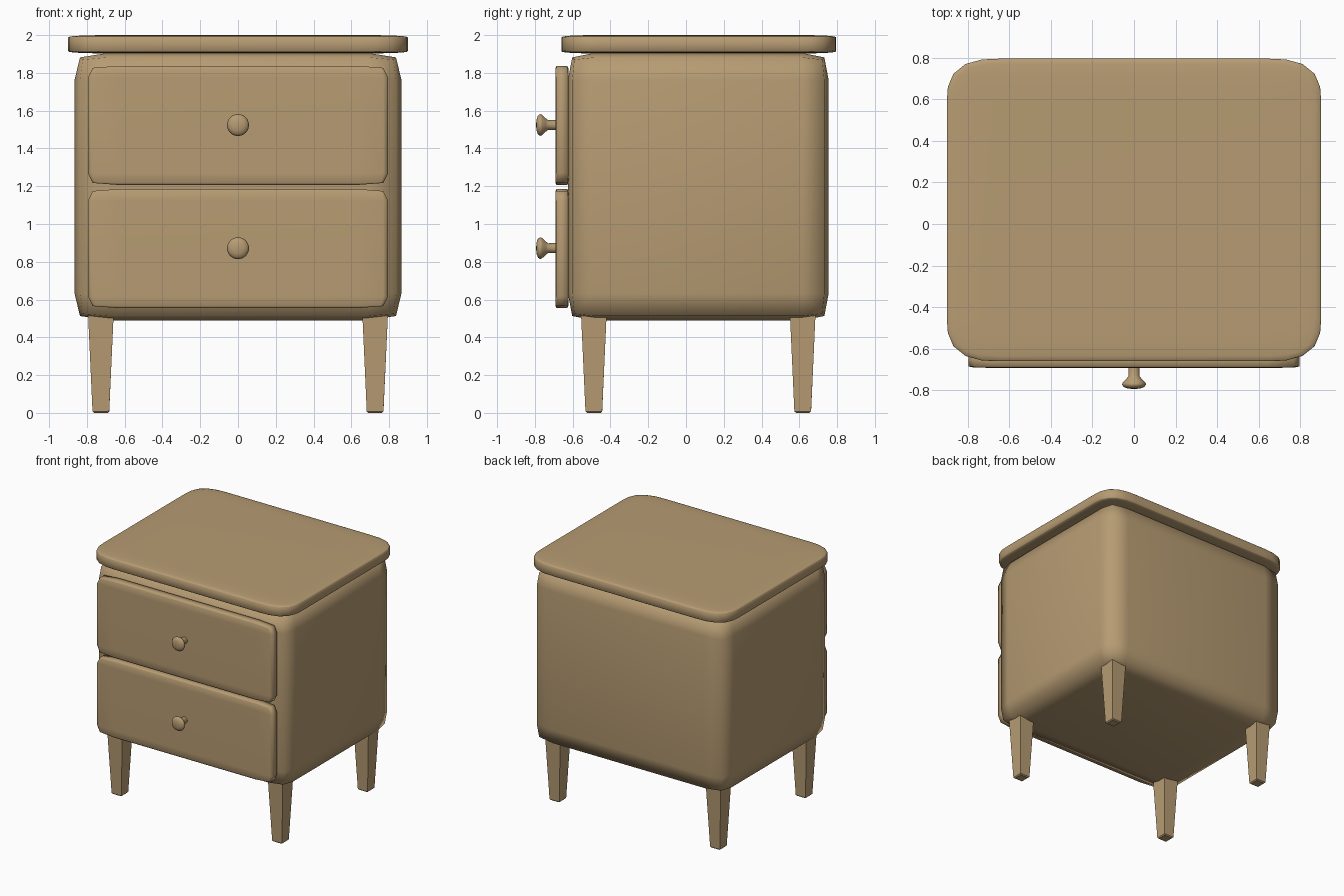
import bpy, bmesh, math
from mathutils import Matrix, Vector

old = bpy.data.objects.get("Cube")
if old:
    bpy.data.objects.remove(old, do_unlink=True)

# One warm wood colour for everything
wood = bpy.data.materials.new("tan_wood")
wood.use_nodes = True
colour = (0.47, 0.33, 0.17, 1)
wood.diffuse_color = colour
shader = wood.node_tree.nodes["Principled BSDF"]
shader.inputs["Base Color"].default_value = colour
shader.inputs["Roughness"].default_value = 0.6


def finish(name, bm, smooth):
    bmesh.ops.recalc_face_normals(bm, faces=bm.faces)
    for f in bm.faces:
        f.smooth = smooth
    mesh = bpy.data.meshes.new(name)
    bm.to_mesh(mesh)
    bm.free()
    mesh.materials.append(wood)
    obj = bpy.data.objects.new(name, mesh)
    bpy.context.collection.objects.link(obj)
    return obj


def soft_box(name, low, high, bevel, segments, profile):
    """Round a unit cube, then stretch it between two corners."""
    low, high = Vector(low), Vector(high)
    bm = bmesh.new()
    bmesh.ops.create_cube(bm, size=1)
    bmesh.ops.bevel(bm, geom=bm.edges[:], offset=bevel, segments=segments,
                    profile=profile, affect='EDGES')
    bmesh.ops.scale(bm, vec=high - low, verts=bm.verts)
    bmesh.ops.translate(bm, vec=(low + high) / 2, verts=bm.verts)
    return finish(name, bm, True)


def leg(name, x, y):
    """Square leg tapering towards a slightly eased foot."""
    bm = bmesh.new()
    bmesh.ops.create_cube(bm, size=1)
    for v in bm.verts:
        top = v.co.z > 0
        width = 0.136 if top else 0.088
        v.co = (x + v.co.x * width, y + v.co.y * width, 0.53 if top else 0)
    foot = [e for e in bm.edges if all(v.co.z < 0.1 for v in e.verts)]
    bmesh.ops.bevel(bm, geom=foot, offset=0.008, segments=1, affect='EDGES')
    return finish(name, bm, False)


def knob(name, z):
    """Turned knob: thin stem flaring to a shallow domed head."""
    profile = [(0.027, -0.68), (0.026, -0.73), (0.035, -0.742), (0.054, -0.762),
               (0.058, -0.772), (0.05, -0.784), (0.03, -0.791), (0, -0.794)]
    bm = bmesh.new()
    verts = [bm.verts.new((r, y, z)) for r, y in profile]
    edges = [bm.edges.new(pair) for pair in zip(verts, verts[1:])]
    bmesh.ops.spin(bm, geom=verts + edges, cent=(0, 0, z), axis=(0, 1, 0),
                   angle=math.tau, steps=32)
    bmesh.ops.remove_doubles(bm, verts=bm.verts, dist=0.0005)
    return finish(name, bm, True)


# Cabinet and table top
soft_box("cabinet", (-0.865, -0.625, 0.49), (0.865, 0.755, 1.905), 0.1, 2, 0.7)
soft_box("table_top", (-0.9, -0.66, 1.903), (0.9, 0.795, 2), 0.14, 5, 0.6)

# Two drawer fronts with knobs
for label, base in (("lower", 0.555), ("upper", 1.207)):
    soft_box(label + "_drawer", (-0.795, -0.692, base),
             (0.795, -0.622, base + 0.63), 0.1, 2, 0.7)
    knob(label + "_knob", base + 0.317)

# Four legs
for side, x in (("left", 0.726), ("right", -0.726)):
    for end, y in (("front", -0.488), ("back", 0.618)):
        leg(f"{end}_{side}_leg", x, y)
